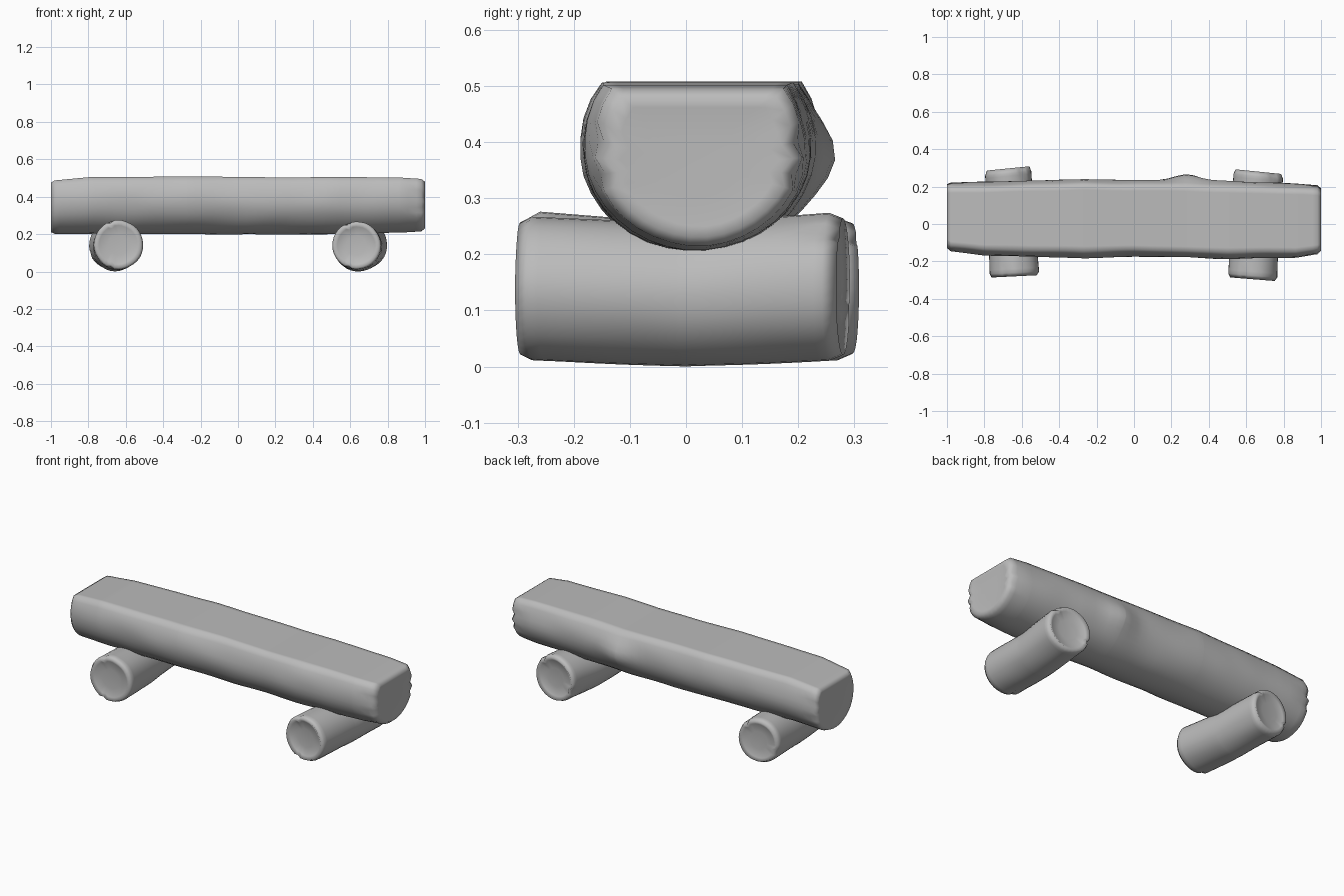
import bpy, bmesh
from math import sin, cos, pi, exp
from mathutils import Vector, noise

if "Cube" in bpy.data.objects:
    bpy.data.objects.remove(bpy.data.objects["Cube"])

SIDES = 36
grey = bpy.data.materials.new("weathered_grey")
grey.diffuse_color = (0.5, 0.5, 0.5, 1)
grey.use_nodes = True
grey.node_tree.nodes["Principled BSDF"].inputs["Base Color"].default_value = grey.diffuse_color


def round_profile():
    return [(cos(2 * pi * i / SIDES), sin(2 * pi * i / SIDES)) for i in range(SIDES)]


def flat_top_profile():
    # round log with its top sawn flat, normalised to -1..1
    pts = []
    for i in range(SIDES):
        a = 2 * pi * (i + 0.5) / SIDES
        z = 0.39 + sin(a) * (0.203 if sin(a) > 0 else 0.183)
        pts.append((cos(a), (min(z, 0.505) - 0.3575) / 0.1475))
    return pts


def sample(keys, t):
    for a, b in zip(keys, keys[1:]):
        if t <= b[0]:
            f = (t - a[0]) / (b[0] - a[0])
            return [p + (q - p) * f for p, q in zip(a[1:], b[1:])]
    return list(keys[-1][1:])


def log(name, keys, profile, place, steps, slopes=(0, 0), dish=0.01, notches=(), bump=None):
    """Loft a profile through keys (t, umin, umax, vmin, vmax) and cap both ends."""
    t0, t1 = keys[0][0], keys[-1][0]
    ts = sorted({round(t0 + (t1 - t0) * i / steps, 4) for i in range(steps + 1)} | {k[0] for k in keys})
    bm = bmesh.new()

    def ring(t, scale=1.0, push=0.0):
        u0, u1, v0, v1 = sample(keys, t)
        cu, cv, hu, hv = (u0 + u1) / 2, (v0 + v1) / 2, (u1 - u0) / 2, (v1 - v0) / 2
        f = (t - t0) / (t1 - t0)
        out = []
        for i, (pu, pv) in enumerate(profile):
            s = scale * (1 + 0.025 * noise.noise(Vector((pu * 1.5, pv * 1.5, t * 5 + cu * 9))))
            # split cracks in the rim
            for end, k, depth in notches:
                d = abs(t - (t1 if end else t0))
                if i == k % SIDES and scale > 0.7:
                    s *= 1 - depth * max(0, 1 - d / 0.08)
            u, v = cu + pu * hu * s, cv + pv * hv * (scale if pv > 0.95 else s)
            if bump:
                u += bump(t, u, v)
            tt = t + push + (slopes[0] * (1 - f) + slopes[1] * f) * (u - cu)
            out.append(bm.verts.new(place(tt, u, v)))
        return out

    rings = [ring(t0, 0.45, dish), ring(t0, 0.85, dish * 0.6)]
    rings += [ring(t) for t in ts]
    rings += [ring(t1, 0.85, -dish * 0.6), ring(t1, 0.45, -dish)]
    for a, b in zip(rings, rings[1:]):
        for i in range(SIDES):
            j = (i + 1) % SIDES
            bm.faces.new((a[i], a[j], b[j], b[i]))
    bm.faces.new(rings[0])
    bm.faces.new(rings[-1])
    bmesh.ops.recalc_face_normals(bm, faces=bm.faces)
    # soft, fully smooth shading
    for face in bm.faces:
        face.smooth = True
    mesh = bpy.data.meshes.new(name)
    bm.to_mesh(mesh)
    bm.free()
    mesh.materials.append(grey)
    ob = bpy.data.objects.new(name, mesh)
    bpy.context.collection.objects.link(ob)
    return ob


def knot(t, u, v):
    # branch stub swelling on the back of the seat
    if u < 0.05:
        return 0
    return 0.033 * exp(-((t - 0.28) / 0.09) ** 2 - ((v - 0.37) / 0.08) ** 2)


# Seat log, along x
seat_keys = [
    (-1.0, -0.13, 0.213, 0.212, 0.475),
    (-0.98, -0.147, 0.22, 0.203, 0.487),
    (-0.8, -0.168, 0.225, 0.204, 0.504),
    (-0.27, -0.182, 0.243, 0.203, 0.508),
    (0.0, -0.173, 0.238, 0.2, 0.506),
    (0.28, -0.178, 0.233, 0.2, 0.502),
    (0.5, -0.188, 0.23, 0.204, 0.506),
    (0.87, -0.182, 0.215, 0.209, 0.502),
    (0.98, -0.165, 0.208, 0.218, 0.495),
    (1.0, -0.145, 0.192, 0.234, 0.48)]
log("seat_log", seat_keys, flat_top_profile(), lambda t, u, v: (t, u, v), 44, dish=0.004,
    notches=[(1, 0, 0.12), (1, 34, 0.1), (1, 17, 0.12), (1, 19, 0.1), (0, 0, 0.1), (0, 34, 0.1)],
    bump=knot)

# Support logs, along y
left_keys = [
    (-0.28, -0.76, -0.52, 0.02, 0.265),
    (-0.26, -0.77, -0.508, 0.01, 0.276),
    (0.0, -0.78, -0.53, 0.001, 0.255),
    (0.27, -0.797, -0.55, 0.01, 0.265),
    (0.297, -0.787, -0.56, 0.022, 0.255)]
right_keys = [
    (-0.295, 0.513, 0.75, 0.02, 0.257),
    (-0.275, 0.503, 0.764, 0.01, 0.267),
    (0.0, 0.515, 0.776, 0.001, 0.255),
    (0.255, 0.532, 0.797, 0.01, 0.274),
    (0.28, 0.542, 0.787, 0.02, 0.264)]
for name, keys, slopes, dish in (("left_support_log", left_keys, (0.05, 0.1), 0.014),
                                 ("right_support_log", right_keys, (-0.08, -0.1), 0.02)):
    log(name, keys, round_profile(), lambda t, u, v: (u, t, v), 14, slopes, dish,
        notches=[(0, 8, 0.12), (0, 11, 0.1), (1, 5, 0.1), (1, 20, 0.12), (0, 25, 0.08)])
